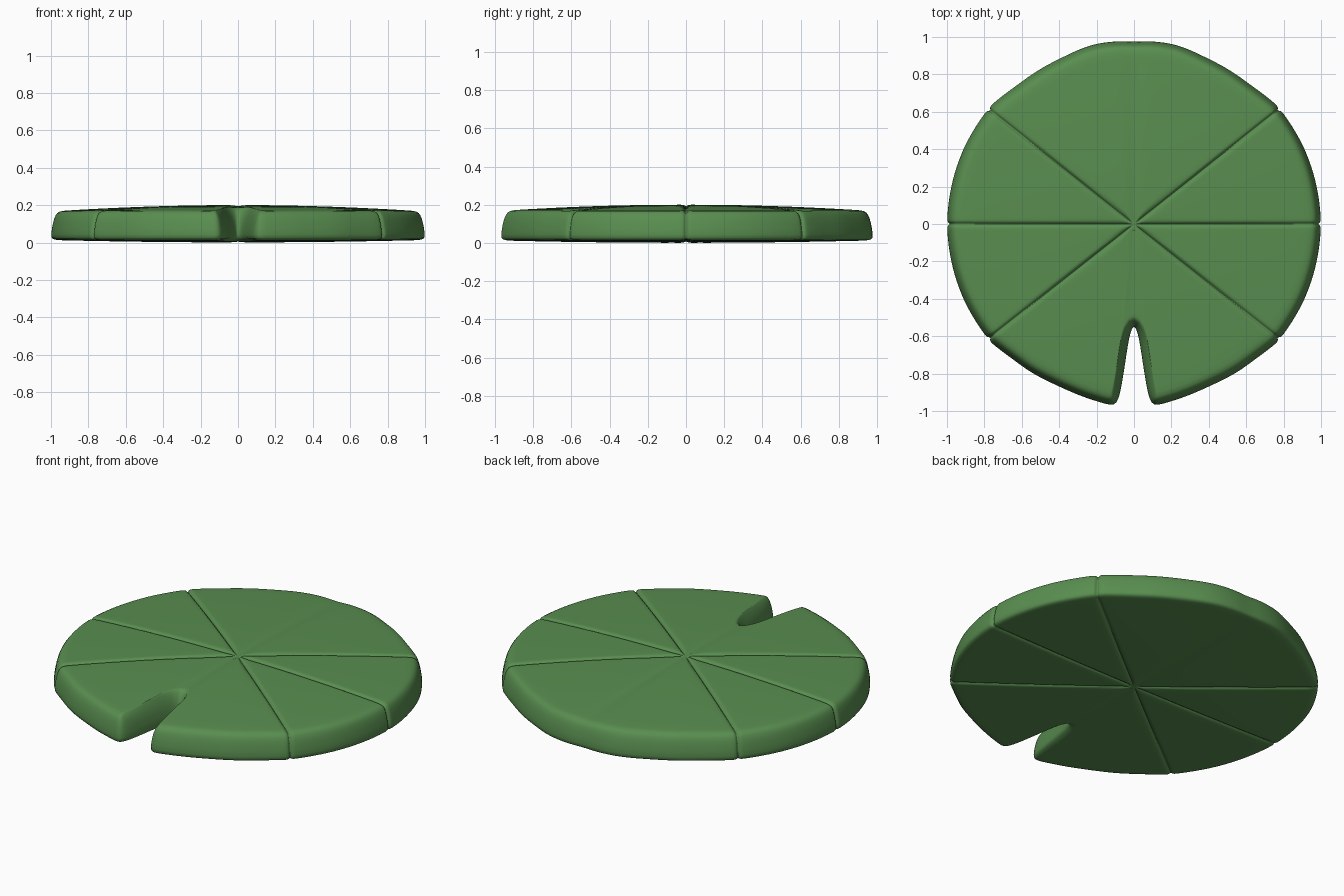
import bpy, bmesh, math
from mathutils import Vector

if "Cube" in bpy.data.objects:
    bpy.data.objects.remove(bpy.data.objects["Cube"])

# outline radius by angle (degrees from the front), right half
RADII = [(0, .975), (6, .975), (25, .960), (40, .972), (51.7, .996), (70, 1.0), (90, 1.002),
         (110, 1.0), (128.3, .996), (142, .972), (155, .972), (168, .988), (180, .982)]
# vein grooves: angle, depth, width
VEINS = [(0, .006, .02), (51.7, .015, .008), (90, .015, .008), (128.3, .015, .008), (180, .006, .02)]
NOTCH = [(0, -.54), (.017, -.58), (.03, -.65), (.042, -.73), (.054, -.81),
         (.068, -.89), (.08, -.935), (.10, -.976), (.15, -.966)]


def radius(a):
    for (a0, r0), (a1, r1) in zip(RADII, RADII[1:]):
        if a <= a1:
            f = (a - a0) / (a1 - a0)
            return r0 + (r1 - r0) * f * f * (3 - 2 * f)
    return RADII[-1][1]


def groove(x, y):
    """Depth of the vein grooves at a point."""
    x, r = abs(x), math.hypot(x, y)
    a = math.atan2(x, -y)
    g = 0
    for deg, depth, width in VEINS:
        da = a - math.radians(deg)
        if abs(da) < 1:
            g = max(g, depth * math.exp(-(r * math.sin(da) / width) ** 2))
    return g


# outline: notch wall, then the rim with extra points beside each vein
angles = {180.0}
for v in (51.7, 90, 128.3):
    angles.update(v + s for s in (-3, -1.6, -.8, -.35, 0, .35, .8, 1.6, 3))
angles.update(a for a in range(12, 180, 4) if all(abs(a - v) > 4 for v in (51.7, 90, 128.3)))
half = [Vector(p) for p in NOTCH]
for a in sorted(angles):
    t = math.radians(a)
    half.append(radius(a) * Vector((math.sin(t), -math.cos(t))))
outline = half + [Vector((-p.x, p.y)) for p in reversed(half[1:-1])]
n = len(outline)

# mitred outward normals
normals = []
for i, p in enumerate(outline):
    d0 = (p - outline[i - 1]).normalized()
    d1 = (outline[(i + 1) % n] - p).normalized()
    n0, n1 = Vector((d0.y, -d0.x)), Vector((d1.y, -d1.x))
    m = (n0 + n1).normalized()
    normals.append(m / max(m.dot(n0), .7))


def top(x, y):
    return .201 - .035 * (x * x + y * y) - groove(x, y)


def bottom(x, y):
    return .001 + .013 * (x * x + y * y) + .7 * groove(x, y)


# rings run from the underside centre, round the rim, to the top centre
STEPS = [.06, .14, .25, .4, .55, .7, .85, .95]
rings = [(.035, bottom, s) for s in STEPS] + [(.035, bottom, 1)]
rings += [(.008, .018, 1), (0, .035, 1), (.012, .11, 1), (.026, .15, 1), (.045, top, 1)]
rings += [(.045, top, s) for s in reversed(STEPS)]

bm = bmesh.new()
grid = []
for inset, z, s in rings:
    row = []
    for p, m in zip(outline, normals):
        q = (p - m * inset) * s
        height = z if isinstance(z, float) else z(q.x, q.y)
        if s == 1 and p.length > .95:
            q = q * (1 - groove(q.x, q.y))
        row.append(bm.verts.new((q.x, q.y, height)))
    grid.append(row)
for low, high in zip(grid, grid[1:]):
    for i in range(n):
        j = (i + 1) % n
        bm.faces.new((low[i], low[j], high[j], high[i]))
under = bm.verts.new((0, 0, .008))
crown = bm.verts.new((0, 0, .192))
for i in range(n):
    j = (i + 1) % n
    bm.faces.new((under, grid[0][j], grid[0][i]))
    bm.faces.new((crown, grid[-1][i], grid[-1][j]))
bmesh.ops.recalc_face_normals(bm, faces=bm.faces)
for f in bm.faces:
    f.smooth = True

mesh = bpy.data.meshes.new("lily_pad")
bm.to_mesh(mesh)
bm.free()
pad = bpy.data.objects.new("lily_pad", mesh)
bpy.context.collection.objects.link(pad)
sub = pad.modifiers.new("soften", 'SUBSURF')
sub.levels = sub.render_levels = 1

leaf = bpy.data.materials.new("leaf_green")
leaf.diffuse_color = (.10, .27, .08, 1)
leaf.use_nodes = True
leaf.node_tree.nodes["Principled BSDF"].inputs["Base Color"].default_value = leaf.diffuse_color
mesh.materials.append(leaf)
